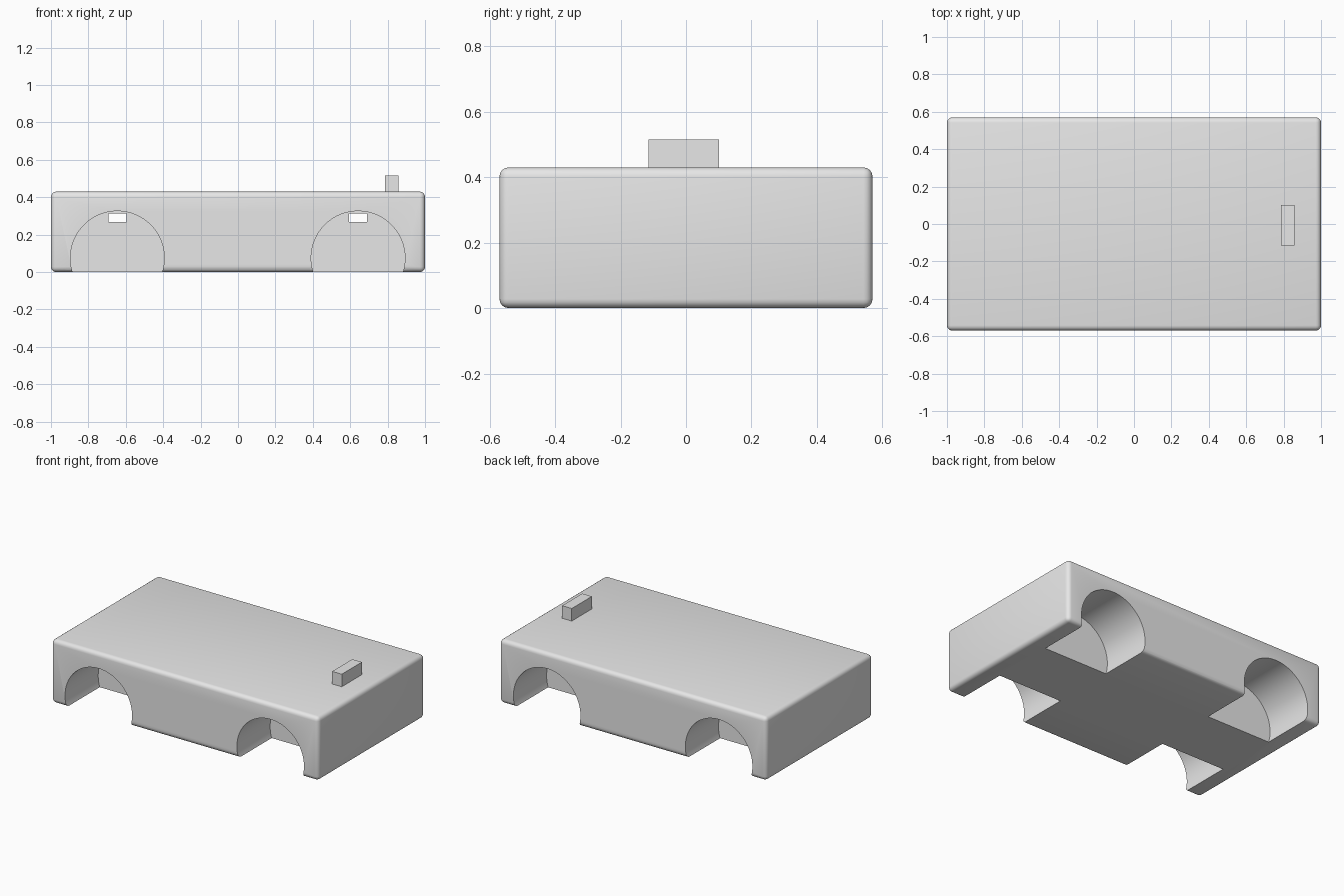
import bpy
import math

if "Cube" in bpy.data.objects:
    bpy.data.objects.remove(bpy.data.objects["Cube"], do_unlink=True)

grey = bpy.data.materials.new("light grey")
grey.use_nodes = True
grey.diffuse_color = (0.8, 0.8, 0.8, 1)
grey.node_tree.nodes["Principled BSDF"].inputs["Base Color"].default_value = (0.8, 0.8, 0.8, 1)


def box(name, centre, size):
    bpy.ops.mesh.primitive_cube_add(size=1, location=centre)
    ob = bpy.context.object
    ob.name = name
    ob.scale = size
    bpy.ops.object.transform_apply(location=False, rotation=False, scale=True)
    ob.data.materials.append(grey)
    return ob


def apply(ob, modifier):
    bpy.context.view_layer.objects.active = ob
    bpy.ops.object.modifier_apply(modifier=modifier.name)


def cut(ob, cutter):
    mod = ob.modifiers.new("cut", 'BOOLEAN')
    mod.operation = 'DIFFERENCE'
    mod.solver = 'EXACT'
    mod.object = cutter
    apply(ob, mod)
    bpy.data.objects.remove(cutter, do_unlink=True)


# Rounded body block
HEIGHT, HALF_WIDTH, WELL_DEPTH = 0.43, 0.57, 0.355
body = box("body", (0, 0, HEIGHT / 2), (2, 2 * HALF_WIDTH, HEIGHT))
bevel = body.modifiers.new("round edges", 'BEVEL')
bevel.width = 0.028
bevel.segments = 4
apply(body, bevel)

# Wheel wells on both sides, and a slot running across between each pair
for x in (-0.645, 0.642):
    for side in (-1, 1):
        bpy.ops.mesh.primitive_cylinder_add(
            vertices=96, radius=0.251, depth=2 * WELL_DEPTH,
            location=(x, side * HALF_WIDTH, 0.075), rotation=(math.pi / 2, 0, 0))
        well = bpy.context.object
        well.data.materials.append(grey)
        cut(body, well)
    cut(body, box("slot_cutter", (x, 0, 0.29), (0.096, 0.6, 0.046)))

# Small block on the roof
box("roof_block", (0.821, -0.007, 0.4675), (0.072, 0.215, 0.095))

# Smooth the rounded surfaces, keeping hard edges
bpy.ops.object.select_all(action='DESELECT')
body.select_set(True)
bpy.context.view_layer.objects.active = body
bpy.ops.object.shade_smooth_by_angle(angle=math.radians(35))
